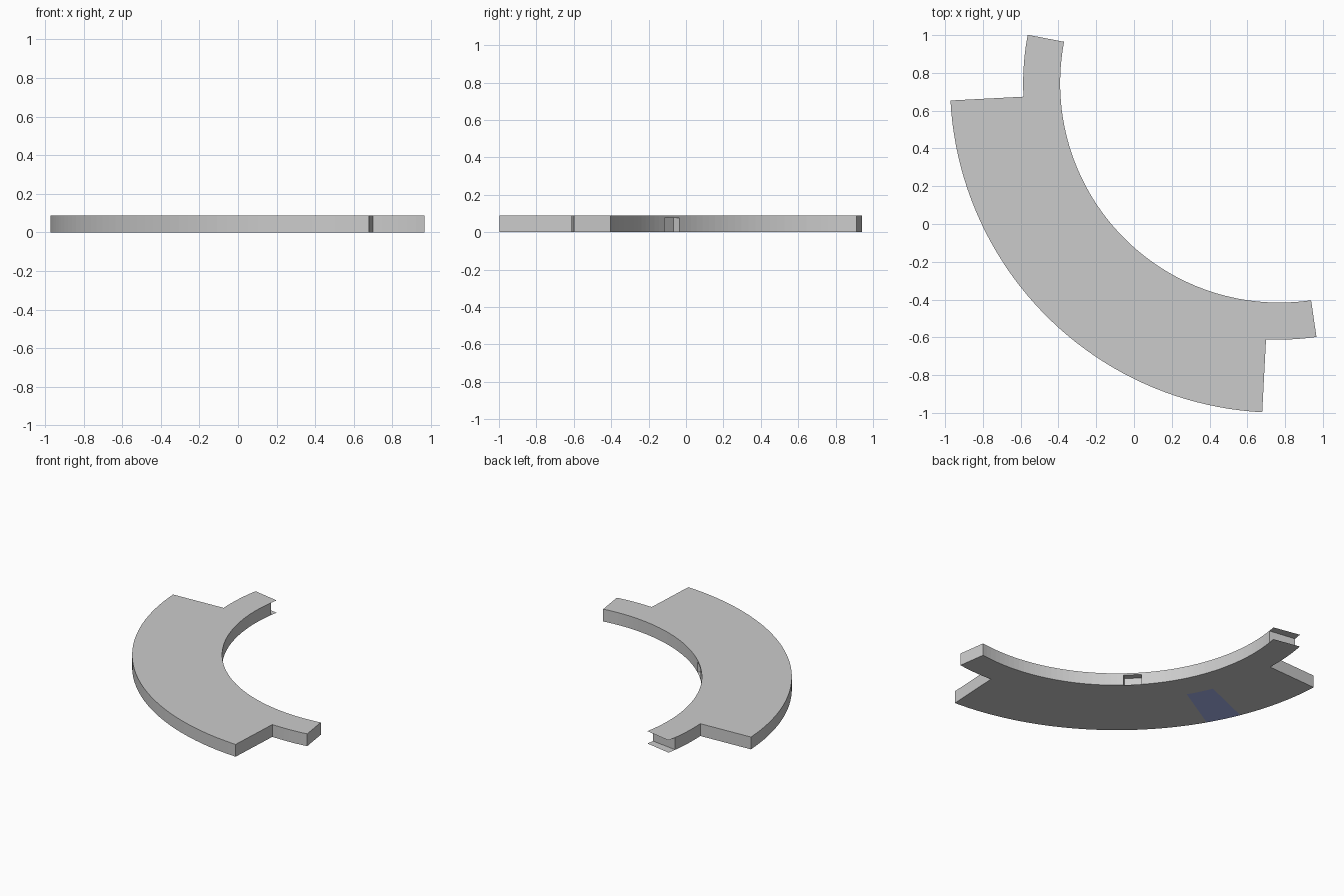
import bpy, bmesh
from math import cos, sin, radians, ceil
from mathutils import Matrix, Vector

if "Cube" in bpy.data.objects:
    bpy.data.objects.remove(bpy.data.objects["Cube"])

CX, CY, H = 0.77, 0.745, 0.088               # arc centre and plate height
R_IN, R_MID, R_OUT = 1.161, 1.357, 1.744     # inner edge, tab edge, outer edge
STEP = 2.0


def polar(r, deg, z=0.0):
    return (CX + r * cos(radians(deg)), CY + r * sin(radians(deg)), z)


def subdivide(stops):
    out = [stops[0]]
    for a, b in zip(stops, stops[1:]):
        n = max(1, ceil((b - a) / STEP))
        out += [a + (b - a) * i / n for i in range(1, n + 1)]
    return out


def sector(bm, r0, r1, angles, z=0.0, up=True):
    for a, b in zip(angles, angles[1:]):
        pts = [polar(r0, a, z), polar(r1, a, z), polar(r1, b, z), polar(r0, b, z)]
        if not up:
            pts.reverse()
        bm.faces.new([bm.verts.new(p) for p in pts])


def finish(bm, name):
    mesh = bpy.data.meshes.new(name)
    bm.to_mesh(mesh)
    bm.free()
    obj = bpy.data.objects.new(name, mesh)
    bpy.context.collection.objects.link(obj)
    return obj


# curved plate: long inner band with tabs, shorter wide outer band
stops = [171.7, 183, 202.7, 210.5, 267, 278.3]
bm = bmesh.new()
sector(bm, R_IN, R_MID, subdivide(stops))
sector(bm, R_MID, R_OUT, subdivide(stops[1:-1]))
bmesh.ops.remove_doubles(bm, verts=bm.verts, dist=1e-5)
ext = bmesh.ops.extrude_face_region(bm, geom=bm.faces[:], use_keep_orig=True)
bmesh.ops.translate(bm, vec=(0, 0, H),
                    verts=[g for g in ext["geom"] if isinstance(g, bmesh.types.BMVert)])
bmesh.ops.recalc_face_normals(bm, faces=bm.faces)

# blue patch on the underside
centre = Vector((CX, CY))
lo, hi = [Vector(polar(1, a)[:2]) - centre for a in stops[2:4]]
for f in bm.faces:
    d = f.calc_center_median().xy - centre
    inside = lo.x * d.y - lo.y * d.x > 0 and d.x * hi.y - d.y * hi.x > 0
    if f.normal.z < -0.9 and d.length > R_MID and inside:
        f.material_index = 1
plate = finish(bm, "curved_plate")
for name, col in (("grey", (0.8, 0.8, 0.8, 1)), ("blue", (0.4, 0.46, 0.85, 1))):
    mat = bpy.data.materials.new(name)
    mat.diffuse_color = col
    mat.use_nodes = True
    mat.node_tree.nodes["Principled BSDF"].inputs["Base Color"].default_value = mat.diffuse_color
    plate.data.materials.append(mat)

# small pocket in the middle of the inner wall, with a thin floor
bm = bmesh.new()
bmesh.ops.create_cube(bm, size=1, matrix=Matrix.Translation(polar(R_IN, 225, 0.038))
                      @ Matrix.Rotation(radians(45), 4, 'Z')
                      @ Matrix.Diagonal((0.09, 0.115, 0.074, 1)))
cutter = finish(bm, "pocket_cutter")
cutter.hide_render = True
mod = plate.modifiers.new("pocket", 'BOOLEAN')
mod.operation, mod.object, mod.solver = 'DIFFERENCE', cutter, 'EXACT'
bpy.context.view_layer.objects.active = plate
plate.select_set(True)
bpy.ops.object.modifier_apply(modifier="pocket")
bpy.data.objects.remove(cutter)

# thin lips past one tab end, at top and bottom
bm = bmesh.new()
lip = subdivide([169.1, 171.7])
sector(bm, R_IN, R_MID, lip, H, True)
sector(bm, R_IN, R_MID, lip, 0, False)
finish(bm, "tab_end_lips")
